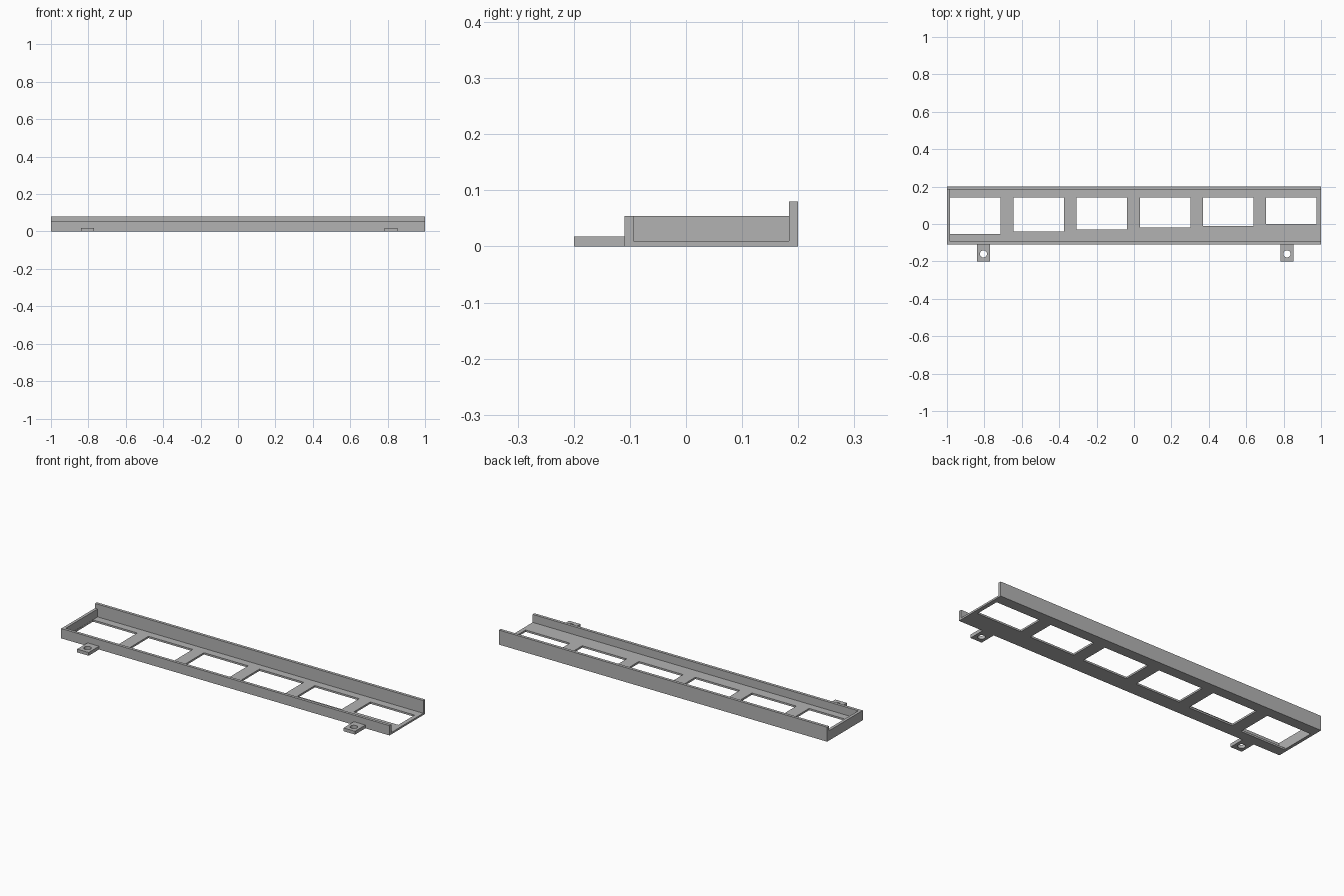
import bpy
import bmesh
from mathutils import Matrix

cube = bpy.data.objects.get("Cube")
if cube:
    bpy.data.objects.remove(cube, do_unlink=True)

grey = bpy.data.materials.new("plain grey")
grey.use_nodes = True
grey.diffuse_color = (0.45, 0.45, 0.45, 1)
grey.node_tree.nodes["Principled BSDF"].inputs["Base Color"].default_value = grey.diffuse_color

WALL, FLOOR = 0.016, 0.01
FRONT, BACK = -0.11, 0.2
LIP, HIGH = 0.054, 0.08


def finish(name, bm):
    bmesh.ops.recalc_face_normals(bm, faces=bm.faces)
    mesh = bpy.data.meshes.new(name)
    bm.to_mesh(mesh)
    bm.free()
    mesh.materials.append(grey)
    obj = bpy.data.objects.new(name, mesh)
    bpy.context.collection.objects.link(obj)
    return obj


def add_box(bm, lo, hi):
    mid = [(a + b) / 2 for a, b in zip(lo, hi)]
    size = [b - a for a, b in zip(lo, hi)]
    bmesh.ops.create_cube(bm, size=1, matrix=Matrix.Translation(mid) @ Matrix.Diagonal((*size, 1)))


def boolean(obj, other, operation):
    mod = obj.modifiers.new(operation.lower(), 'BOOLEAN')
    mod.operation = operation
    mod.solver = 'EXACT'
    mod.object = other
    other.hide_render = True
    bpy.context.view_layer.objects.active = obj
    bpy.ops.object.modifier_apply(modifier=mod.name)
    bpy.data.objects.remove(other, do_unlink=True)


# Tray: uneven channel section swept along x
section = [(FRONT, 0), (BACK, 0), (BACK, HIGH), (BACK - WALL, HIGH), (BACK - WALL, FLOOR),
           (FRONT + WALL, FLOOR), (FRONT + WALL, LIP), (FRONT, LIP)]
bm = bmesh.new()
face = bm.faces.new([bm.verts.new((-1, y, z)) for y, z in section])
swept = bmesh.ops.extrude_face_region(bm, geom=[face], use_keep_orig=True)
bmesh.ops.translate(bm, vec=(2, 0, 0), verts=[v for v in swept["geom"] if isinstance(v, bmesh.types.BMVert)])
tray = finish("tray", bm)

# End wall on one side only
bm = bmesh.new()
add_box(bm, (-1, FRONT, 0), (-1 + WALL, BACK, LIP))
boolean(tray, finish("end_wall", bm), 'UNION')

# Six floor windows, getting shorter along x
bm = bmesh.new()
for i, front_edge in enumerate((-0.053, -0.039, -0.029, -0.02, -0.01, 0.0)):
    x = -0.983 + 0.338 * i
    add_box(bm, (x, front_edge, -0.05), (x + 0.27, 0.142, 0.03))
boolean(tray, finish("window_cutter", bm), 'DIFFERENCE')

# Front mounting tabs with screw holes
for name, x in (("right_tab", -0.805), ("left_tab", 0.818)):
    bm = bmesh.new()
    add_box(bm, (x - 0.035, -0.2, 0), (x + 0.035, FRONT, 0.018))
    tab = finish(name, bm)
    bm = bmesh.new()
    bmesh.ops.create_cone(bm, cap_ends=True, segments=32, radius1=0.019, radius2=0.019,
                          depth=0.1, matrix=Matrix.Translation((x, -0.16, 0)))
    boolean(tab, finish("screw_cutter", bm), 'DIFFERENCE')
